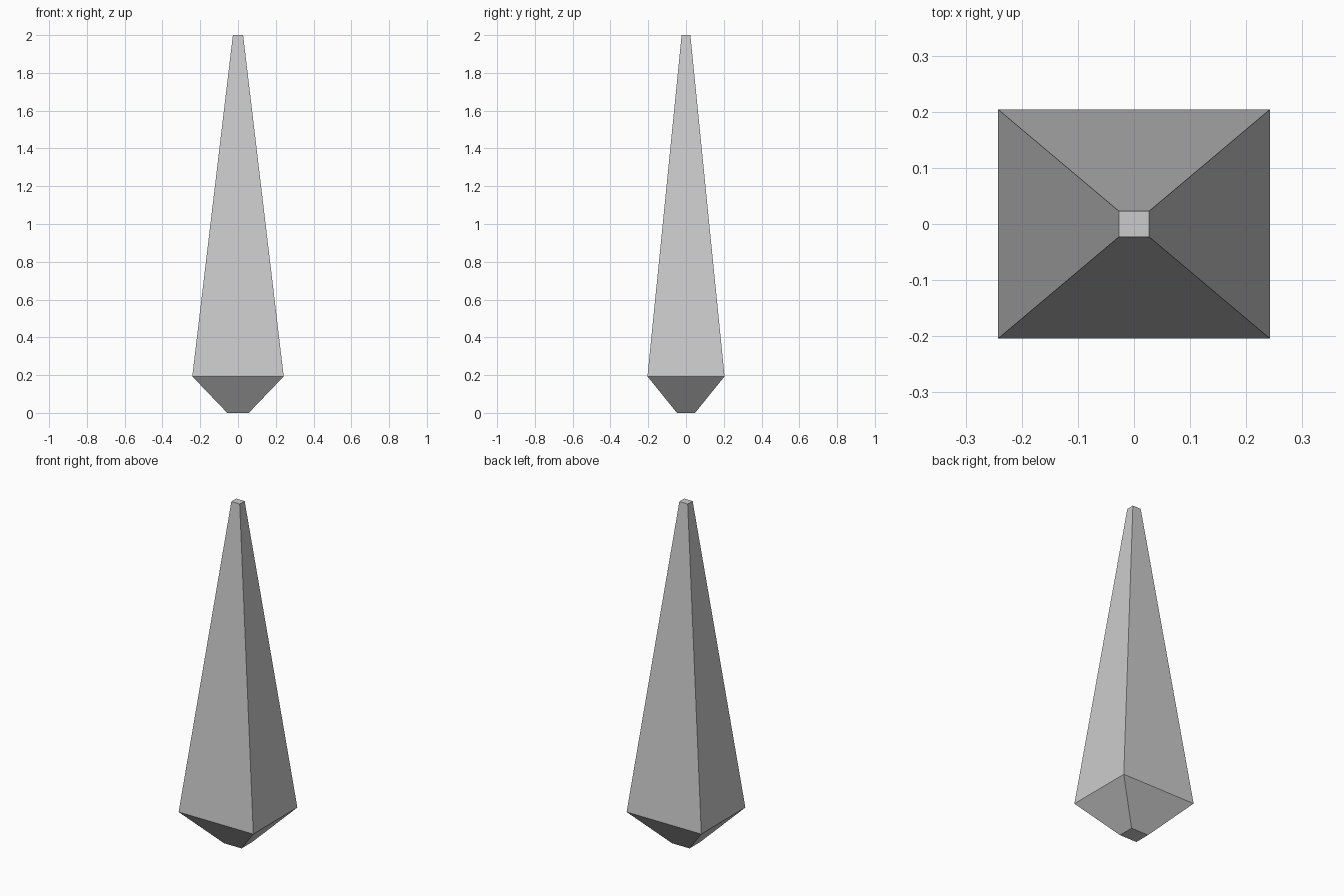
import bpy
import bmesh

if "Cube" in bpy.data.objects:
    bpy.data.objects.remove(bpy.data.objects["Cube"])

# Rectangular cross-sections from bottom to tip: half width, half depth, height
SECTIONS = [(0.057, 0.048, 0.0), (0.242, 0.204, 0.193), (0.027, 0.023, 2.0)]

# Crystal spike: rings of four corners, bridged and capped
bm = bmesh.new()
rings = [[bm.verts.new((sx * w, sy * d, z))
          for sx, sy in ((-1, -1), (1, -1), (1, 1), (-1, 1))]
         for w, d, z in SECTIONS]
for low, high in zip(rings, rings[1:]):
    for i in range(4):
        j = (i + 1) % 4
        bm.faces.new((low[i], low[j], high[j], high[i]))
bm.faces.new(rings[0][::-1])
bm.faces.new(rings[-1])
bmesh.ops.recalc_face_normals(bm, faces=bm.faces)

mesh = bpy.data.meshes.new("crystal_spike")
bm.to_mesh(mesh)
bm.free()
bpy.context.collection.objects.link(bpy.data.objects.new("crystal_spike", mesh))
